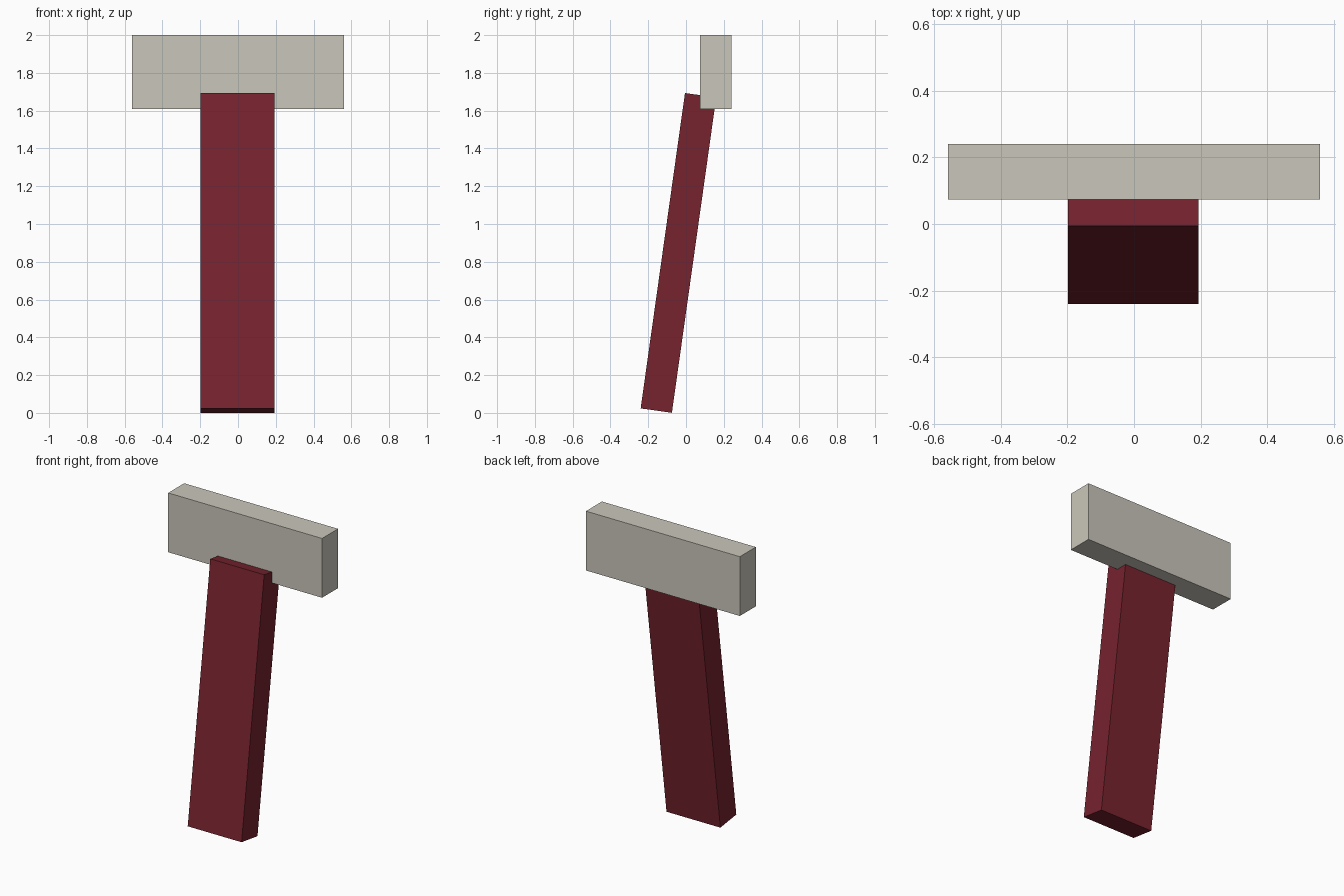
import bpy
import math

cube = bpy.data.objects.get("Cube")
if cube:
    bpy.data.objects.remove(cube, do_unlink=True)


def make_material(name, rgb):
    mat = bpy.data.materials.new(name)
    mat.use_nodes = True
    color = (*rgb, 1.0)
    mat.diffuse_color = color
    mat.node_tree.nodes["Principled BSDF"].inputs["Base Color"].default_value = color
    return mat


def make_block(name, center, size, mat, tilt=0.0):
    bpy.ops.mesh.primitive_cube_add(size=1, location=center)
    obj = bpy.context.object
    obj.name = name
    obj.scale = size
    obj.rotation_euler.x = tilt
    obj.data.materials.append(mat)
    return obj


stone = make_material("pale stone", (0.59, 0.57, 0.495))
red = make_material("dark red", (0.185, 0.017, 0.028))

# Upright block across the top
make_block("head", (0, 0.157, 1.805), (1.12, 0.166, 0.39), stone)

# Plank leaning back into the head
make_block("handle", (-0.002, -0.04, 0.847), (0.392, 0.167, 1.686), red, math.radians(-8))
